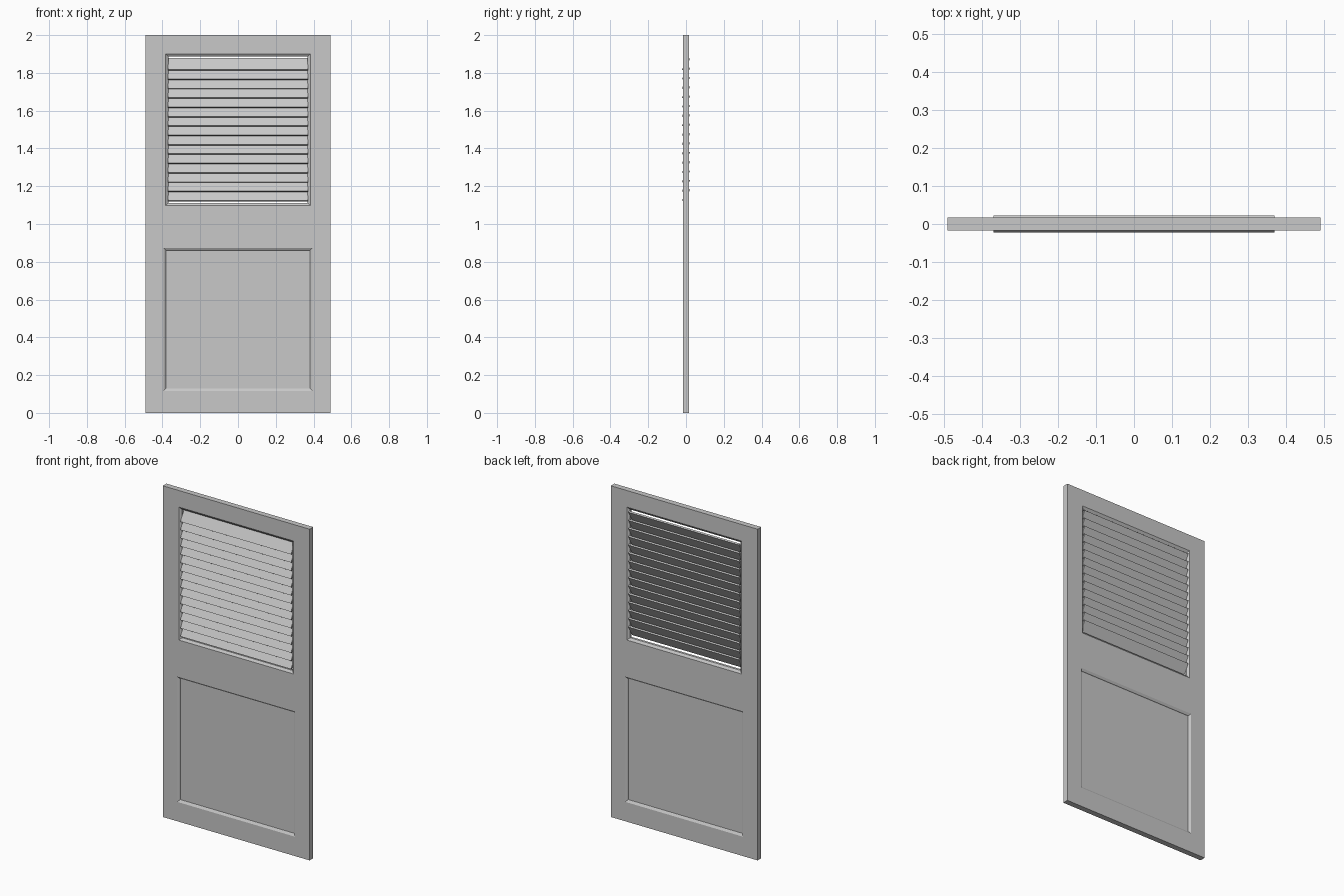
import bpy, bmesh
from math import radians
from mathutils import Matrix

cube = bpy.data.objects.get("Cube")
if cube:
    bpy.data.objects.remove(cube, do_unlink=True)

WIDTH, HEIGHT = 0.98, 2.0
HALF = 0.0172          # half the door thickness

paint = bpy.data.materials.new("grey_paint")
paint.use_nodes = True
grey = (0.58, 0.58, 0.58, 1)
paint.diffuse_color = grey
paint.node_tree.nodes["Principled BSDF"].inputs["Base Color"].default_value = grey


def make_object(name, bm):
    bmesh.ops.recalc_face_normals(bm, faces=bm.faces)
    mesh = bpy.data.meshes.new(name)
    bm.to_mesh(mesh)
    bm.free()
    mesh.materials.append(paint)
    obj = bpy.data.objects.new(name, mesh)
    bpy.context.collection.objects.link(obj)
    return obj


def add_box(bm, size, matrix):
    scale = Matrix.Diagonal((*size, 1))
    bmesh.ops.create_cube(bm, size=1, matrix=matrix @ scale)


def loft(name, half_width, bottom, top, steps):
    """Rectangular loops joined along y; each step is (inset, y)."""
    bm = bmesh.new()
    loops = []
    for inset, y in steps:
        x, lo, hi = half_width - inset, bottom + inset, top - inset
        loops.append([bm.verts.new((px, y, pz)) for px, pz in
                      ((-x, lo), (x, lo), (x, hi), (-x, hi))])
    for a, b in zip(loops, loops[1:]):
        for i in range(4):
            j = (i + 1) % 4
            bm.faces.new((a[i], a[j], b[j], b[i]))
    bm.faces.new(loops[0])
    bm.faces.new(loops[-1])
    return make_object(name, bm)


# Door slab
bm = bmesh.new()
add_box(bm, (WIDTH, 2 * HALF, HEIGHT), Matrix.Translation((0, 0, HEIGHT / 2)))
door = make_object("door_frame", bm)

# Louver opening with a bevelled lip on both sides
half_lip = [(0, -0.04), (0, -HALF), (0.014, -HALF + 0.01)]
lip = half_lip + [(i, -y) for i, y in reversed(half_lip)]
cutters = [loft("louver_cutter", 0.383, 1.097, 1.9, lip)]

# Recessed lower panel, the same on front and back
recess = [(0, 0.04), (0, HALF), (0.011, HALF - 0.007), (0.013, HALF - 0.011)]
for side, label in ((-1, "front"), (1, "back")):
    cutters.append(loft(label + "_panel_cutter", 0.394, 0.117, 0.874,
                        [(i, side * y) for i, y in recess]))

for cutter in cutters:
    cutter.hide_render = True
    cut = door.modifiers.new(cutter.name, "BOOLEAN")
    cut.operation = "DIFFERENCE"
    cut.solver = "EXACT"
    cut.object = cutter

# Bake the cuts and drop the cutters
graph = bpy.context.evaluated_depsgraph_get()
baked = bpy.data.meshes.new_from_object(door.evaluated_get(graph))
door.modifiers.clear()
door.data = baked
for cutter in cutters:
    bpy.data.objects.remove(cutter, do_unlink=True)

# Tilted louver slats, low at the front and high at the back
SLATS, LOWEST, SPACING = 15, 1.153, 0.0495
bm = bmesh.new()
for i in range(SLATS):
    place = Matrix.Translation((0, 0, LOWEST + i * SPACING))
    add_box(bm, (0.739, 0.0716, 0.01), place @ Matrix.Rotation(radians(60), 4, "X"))
make_object("louver_slats", bm)
